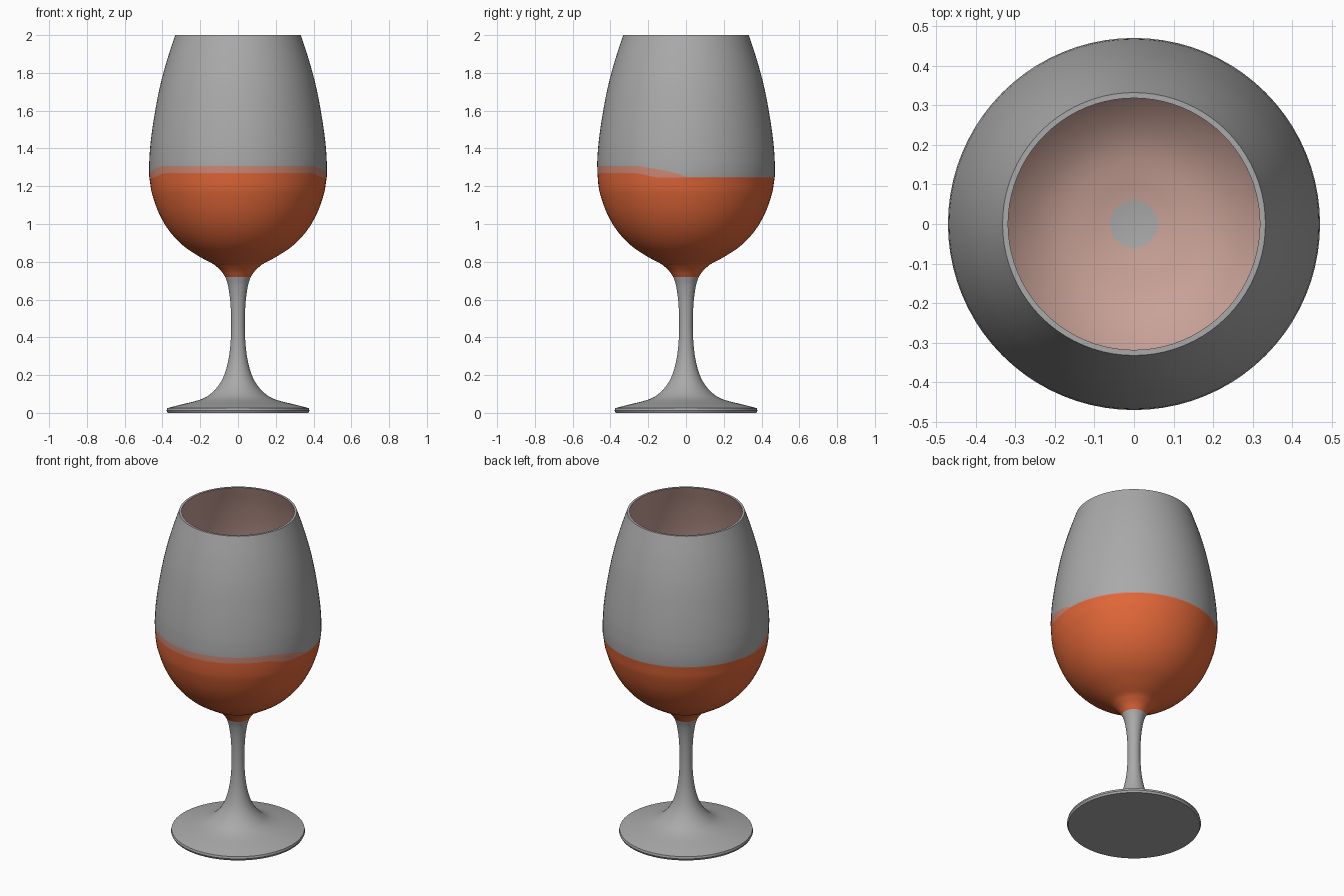
import bpy, bmesh, math
from mathutils import Vector

cube = bpy.data.objects.get("Cube")
if cube:
    bpy.data.objects.remove(cube)

SEGMENTS = 80


def material(name, rgb):
    mat = bpy.data.materials.new(name)
    mat.use_nodes = True
    mat.diffuse_color = (*rgb, 1)
    mat.node_tree.nodes["Principled BSDF"].inputs["Base Color"].default_value = (*rgb, 1)
    return mat


GREY, ORANGE, PINK, BAND = range(4)
materials = [material("clear grey", (0.4, 0.4, 0.4)),
             material("orange drink", (0.75, 0.135, 0.04)),
             material("pale pink lining", (0.58, 0.36, 0.31)),
             material("pink drink edge", (0.62, 0.25, 0.18))]


def smooth_curve(points, steps=4):
    """Catmull-Rom samples through (radius, height) points."""
    pts = [Vector(p) for p in points]
    pts = [2 * pts[0] - pts[1]] + pts + [2 * pts[-1] - pts[-2]]
    out = []
    for a, b, c, d in zip(pts, pts[1:], pts[2:], pts[3:]):
        for i in range(steps):
            t = i / steps
            out.append(0.5 * (2 * b + (c - a) * t + (2 * a - 5 * b + 4 * c - d) * t**2
                              + (3 * b - a - 3 * c + d) * t**3))
    return out + [pts[-2]]


def lathe(name, sections, lift=None):
    """Spin (material, points) sections round z; lift may shift a ring's heights."""
    bm = bmesh.new()
    last = None
    for index, points in sections:
        for r, z in points:
            if r < 1e-5:
                ring = [bm.verts.new((0, 0, z))] * SEGMENTS
            else:
                ring = []
                for k in range(SEGMENTS):
                    a = math.tau * k / SEGMENTS
                    x, y = r * math.cos(a), r * math.sin(a)
                    ring.append(bm.verts.new((x, y, z + (lift(z, y) if lift else 0))))
            if last:
                for k in range(SEGMENTS):
                    n = (k + 1) % SEGMENTS
                    corners = list(dict.fromkeys((last[k], last[n], ring[n], ring[k])))
                    bm.faces.new(corners).material_index = index
            last = ring
    bmesh.ops.recalc_face_normals(bm, faces=bm.faces)
    mesh = bpy.data.meshes.new(name)
    bm.to_mesh(mesh)
    bm.free()
    for mat in materials:
        mesh.materials.append(mat)
    obj = bpy.data.objects.new(name, mesh)
    bpy.context.collection.objects.link(obj)
    bpy.ops.object.select_all(action="DESELECT")
    bpy.context.view_layer.objects.active = obj
    obj.select_set(True)
    bpy.ops.object.shade_smooth_by_angle(angle=math.radians(35))
    return obj


# Foot and stem
stem = smooth_curve([(0.375, 0.025), (0.31, 0.042), (0.2, 0.07), (0.14, 0.105), (0.09, 0.165),
                     (0.06, 0.24), (0.042, 0.34), (0.036, 0.46), (0.04, 0.58), (0.052, 0.67),
                     (0.067, 0.72)])
lathe("foot_and_stem", [(GREY, [(0, 0), (0.372, 0), (0.378, 0.012)] + stem)])


# Drink line: it climbs towards the front, leaving a pale band
FILL, FILL_TOP = 1.245, 1.25


def drink_line(z, y):
    if z == FILL:
        return 0.025 * min(max((-y - 0.16) / 0.1, 0), 1)
    if z == FILL_TOP:
        return 0.057 * min(max(-y / 0.25, 0), 1) ** 0.7
    return 0


# Bowl: neck, filled part, band, clear wall, rim and lining
neck = smooth_curve([(0.067, 0.72), (0.09, 0.752), (0.125, 0.785)])
lower = smooth_curve([(0.125, 0.785), (0.2, 0.825), (0.29, 0.885), (0.365, 0.965),
                      (0.42, 1.06), (0.455, 1.16), (0.465, 1.215)])
upper = smooth_curve([(0.47, 1.33), (0.464, 1.42), (0.445, 1.56), (0.415, 1.72),
                      (0.375, 1.87), (0.332, 2.0)])
lining = smooth_curve([(0.318, 2.0), (0.363, 1.87), (0.403, 1.72), (0.433, 1.56),
                       (0.453, 1.4), (0.457, 1.28), (0.445, 1.17), (0.41, 1.07),
                       (0.355, 0.975), (0.28, 0.895), (0.19, 0.84), (0.06, 0.81)])
lathe("bowl", [(ORANGE, neck + lower[1:] + [(0.469, FILL)]),
               (BAND, [(0.47, FILL_TOP)]),
               (GREY, upper + [(0.318, 2.0)]),
               (PINK, lining[1:]),
               (GREY, [(0, 0.808)])], drink_line)
